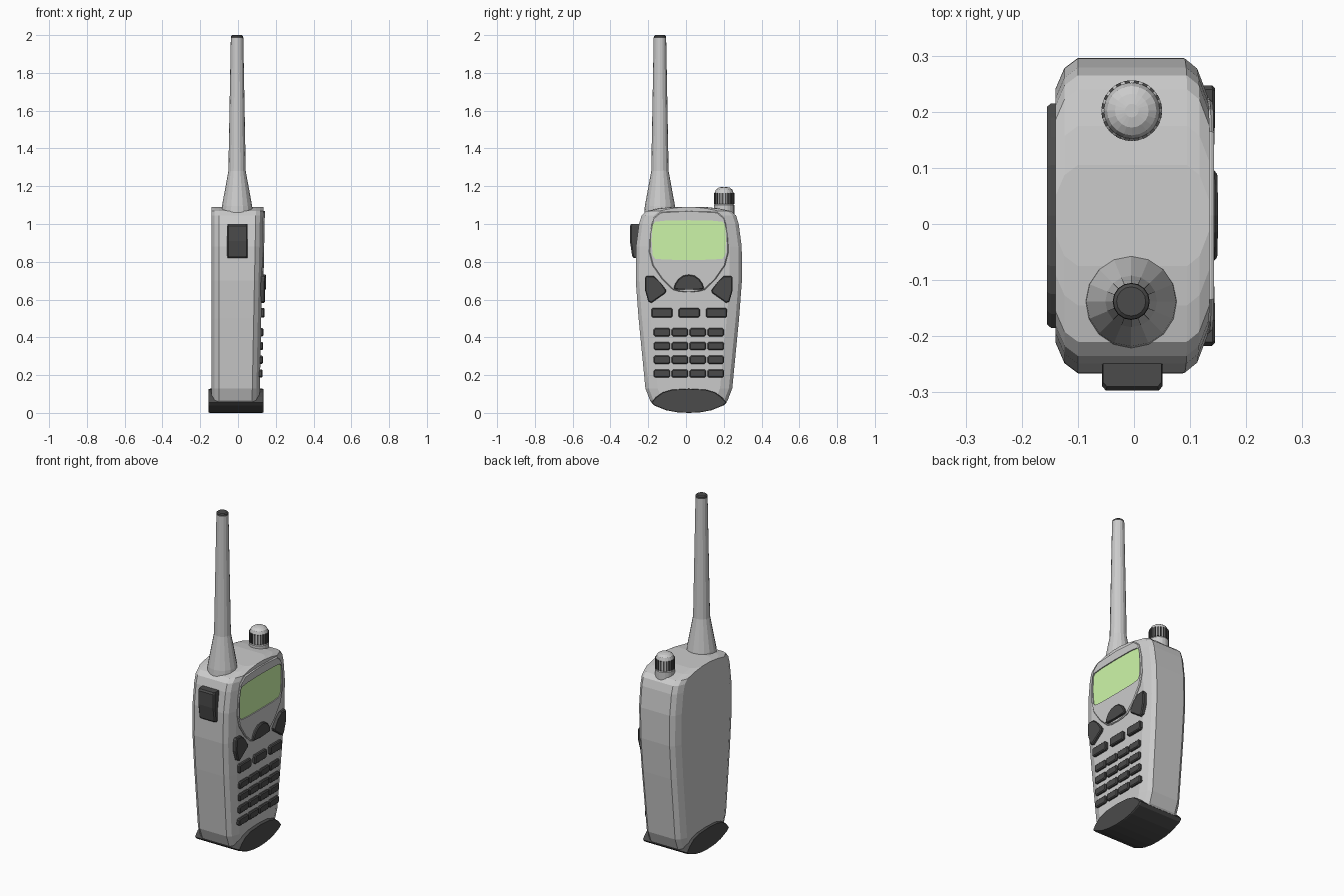
import bpy, bmesh, math

if "Cube" in bpy.data.objects:
    bpy.data.objects.remove(bpy.data.objects["Cube"])

C = 0.015                                  # mirror line of the body in y


def material(name, rgb):
    m = bpy.data.materials.new(name)
    m.diffuse_color = (*rgb, 1)
    m.use_nodes = True
    m.node_tree.nodes["Principled BSDF"].inputs["Base Color"].default_value = m.diffuse_color
    return m


DARK = material("dark_rubber", (0.07, 0.07, 0.07))
GREEN = material("screen_green", (0.62, 0.93, 0.4))


def face_x(z):
    """Front face leans slightly: deeper at the top."""
    return 0.113 + 0.02 * z


def finish(name, bm, mat=None):
    bmesh.ops.recalc_face_normals(bm, faces=bm.faces)
    me = bpy.data.meshes.new(name)
    bm.to_mesh(me)
    bm.free()
    ob = bpy.data.objects.new(name, me)
    bpy.context.collection.objects.link(ob)
    if mat:
        me.materials.append(mat)
    return ob


def loft(name, rings, mat=None):
    bm = bmesh.new()
    rows = [[bm.verts.new(p) for p in r] for r in rings]
    n = len(rows[0])
    for a, b in zip(rows, rows[1:]):
        for i in range(n):
            j = (i + 1) % n
            bm.faces.new((a[i], a[j], b[j], b[i]))
    bm.faces.new(rows[0][::-1])
    bm.faces.new(rows[-1])
    return finish(name, bm, mat)


def mirrored(half):
    return [(C + d, z) for d, z in half] + [(C - d, z) for d, z in reversed(half) if d > 0]


def slab(name, pts, height, mat=None, bevel=0.005, sink=0.02):
    """Raised piece on the leaning front face from a (y, z) outline."""
    bm = bmesh.new()
    rows = [[bm.verts.new((face_x(z) + h, y, z)) for y, z in pts] for h in (-sink, height)]
    n = len(pts)
    for i in range(n):
        j = (i + 1) % n
        bm.faces.new((rows[0][i], rows[0][j], rows[1][j], rows[1][i]))
    bm.faces.new(rows[0][::-1])
    top = bm.faces.new(rows[1])
    if bevel:
        bmesh.ops.bevel(bm, geom=list(top.edges), offset=bevel, segments=1, affect='EDGES')
    return finish(name, bm, mat)


def rect(cy, cz, w, h, c=0.008):
    a, b = w / 2, h / 2
    q = [(a, b - c), (a - c, b), (c - a, b), (-a, b - c),
         (-a, c - b), (c - a, -b), (a - c, -b), (a, c - b)]
    return [(cy + u, cz + v) for u, v in q]


def lathe(name, cx, cy, profile, sides, mat=None):
    return loft(name, [[(cx + r * math.cos(2 * math.pi * i / sides),
                         cy + r * math.sin(2 * math.pi * i / sides), z)
                        for i in range(sides)] for r, z in profile], mat)


# Body: chamfered sections stacked in z
def section(z, hw):
    f, b = face_x(z), -0.14
    right = [(f, hw - 0.065), (f - 0.018, hw - 0.018), (f - 0.04, hw),
             (b + 0.04, hw), (b + 0.016, hw - 0.018), (b, hw - 0.055)]
    return [(x, C + d, z) for x, d in right] + [(x, C - d, z) for x, d in reversed(right)]


loft("body", [section(z, w) for z, w in (
    (0.045, 0.185), (0.065, 0.205), (0.13, 0.23), (0.5, 0.266), (0.7, 0.281), (0.88, 0.28),
    (1.0, 0.264), (1.045, 0.25), (1.068, 0.225), (1.082, 0.16), (1.09, 0.09))])

# Bottom cap: lens outline running through the full depth
lens = mirrored([(0, 0.128), (0.09, 0.123), (0.14, 0.108), (0.175, 0.083), (0.2, 0.055),
                 (0.185, 0.04), (0.12, 0.014), (0.06, 0.003), (0, 0)])
cap = loft("bottom_cap", [[(x, C + (y - C) * s, 0.06 + (z - 0.06) * s) for y, z in lens]
                          for x, s in ((-0.155, 0.97), (-0.148, 1), (0.128, 1), (0.135, 0.97))], DARK)

# Screen panel with a window cut through, and the recessed screen
panel = slab("screen_panel", mirrored([
    (0, 1.068), (0.15, 1.064), (0.19, 1.03), (0.207, 0.95), (0.21, 0.85), (0.192, 0.78),
    (0.14, 0.705), (0.085, 0.652), (0.05, 0.642), (0, 0.64)]), 0.008)
window = mirrored([(0, 1.02), (0.12, 1.018), (0.178, 1.012), (0.192, 0.995), (0.197, 0.915),
                   (0.192, 0.835), (0.178, 0.816), (0.12, 0.811), (0, 0.81)])
cutter = slab("window_cutter", window, 0.05, bevel=0, sink=0.05)
cut = panel.modifiers.new("window", 'BOOLEAN')
cut.operation, cut.object, cut.solver = 'DIFFERENCE', cutter, 'EXACT'
bpy.context.view_layer.objects.active = panel
bpy.ops.object.modifier_apply(modifier=cut.name)
bpy.data.objects.remove(cutter)
slab("screen", window, 0.002, GREEN, bevel=0)

# Half-moon button and the two corner buttons
slab("half_moon_button", mirrored([(0, 0.732), (0.03, 0.727), (0.056, 0.708), (0.072, 0.685),
                                   (0.08, 0.66), (0.07, 0.653), (0, 0.653)]), 0.022, DARK)
corner = [(0.225, 0.726), (0.185, 0.724), (0.155, 0.695), (0.12, 0.65), (0.123, 0.635),
          (0.198, 0.582), (0.215, 0.59), (0.232, 0.65), (0.232, 0.715)]
for side, s in (("left", -1), ("right", 1)):
    slab(side + "_corner_button", [(C + s * d, z) for d, z in corner], 0.017, DARK)

# Function keys and keypad
for i in range(3):
    slab(f"function_key_{i}", rect(0.017 + (i - 1) * 0.144, 0.53, 0.112, 0.052), 0.017, DARK)
for r in range(4):
    for c in range(4):
        slab(f"keypad_key_{r}_{c}", rect(C + (c - 1.5) * 0.095, 0.427 - r * 0.073, 0.088, 0.043),
             0.013, DARK)

# Push-to-talk button on the -y side
ptt = loft("talk_button", [[(-0.003 + u * s, y, z) for u, y in
                            ((-0.054, -0.22), (-0.054, yo + 0.008), (-0.047, yo),
                             (0.047, yo), (0.054, yo + 0.008), (0.054, -0.22))]
                           for z, yo, s in ((0.82, -0.277, 0.96), (0.83, -0.285, 1), (0.91, -0.297, 1),
                                            (0.99, -0.297, 1), (1.0, -0.29, 0.96))], DARK)

# Antenna with dark tip
lathe("antenna", -0.005, -0.138, [(0.083, 1.06), (0.08, 1.095), (0.046, 1.28), (0.033, 1.985)], 16)
lathe("antenna_tip", -0.005, -0.138, [(0.033, 1.985), (0.032, 1.995), (0.026, 2.0)], 16, DARK)

# Volume knob with dark grip ribs
KX, KY = -0.004, 0.202
lathe("knob", KX, KY, [(0.054, 1.05), (0.054, 1.1), (0.05, 1.105), (0.05, 1.165),
                       (0.044, 1.182), (0.03, 1.192), (0.012, 1.196)], 20)
bm = bmesh.new()
for i in range(20):
    a = 2 * math.pi * (i + 0.5) / 20
    geo = bmesh.ops.create_cube(bm, size=1)["verts"]
    for v in geo:
        r, t, z = 0.048 + v.co.x * 0.012, v.co.y * 0.009, 1.135 + v.co.z * 0.058
        v.co = (KX + r * math.cos(a) - t * math.sin(a), KY + r * math.sin(a) + t * math.cos(a), z)
finish("knob_ribs", bm, DARK)
